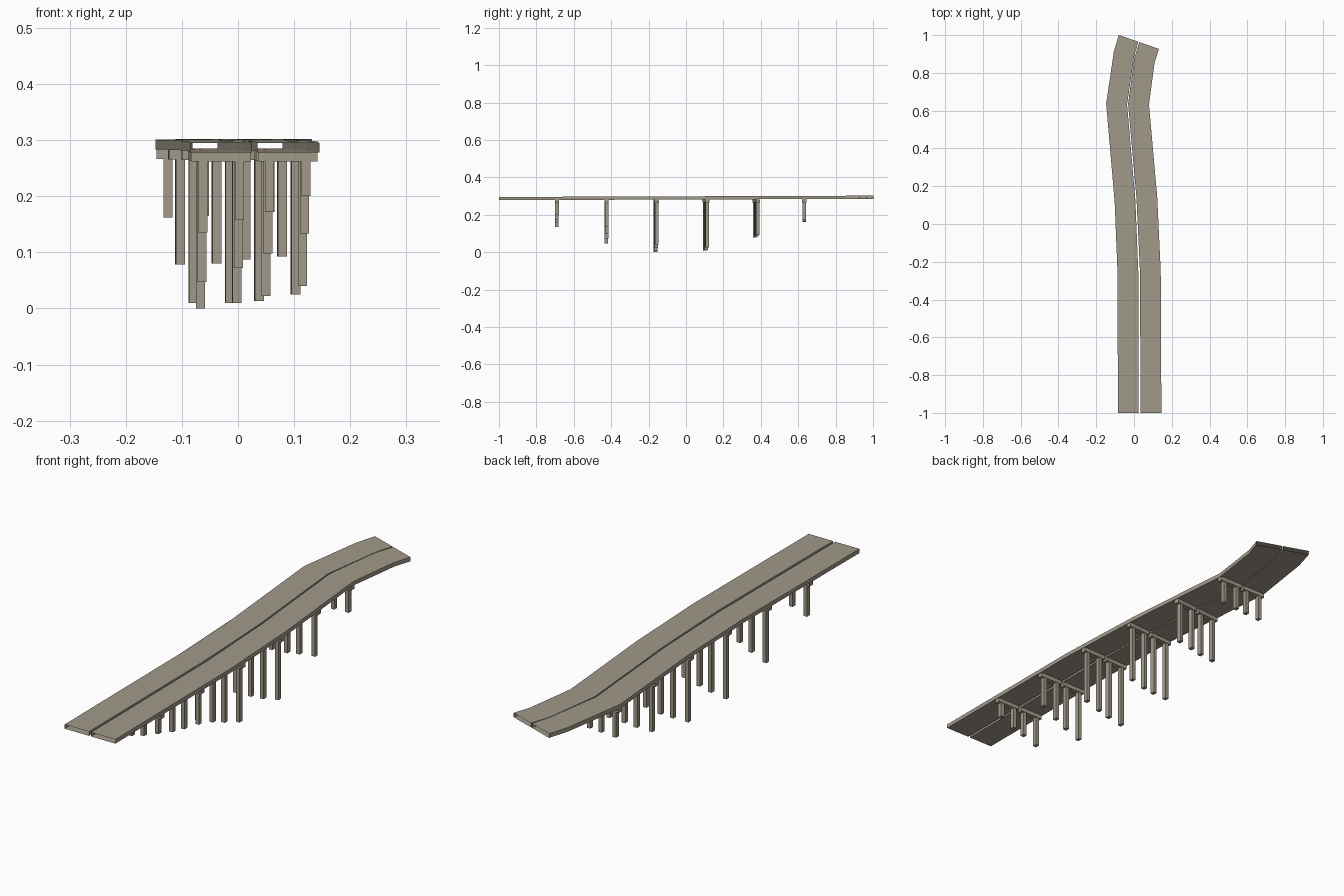
import bpy, bmesh
from mathutils import Vector, Matrix

if "Cube" in bpy.data.objects:
    bpy.data.objects.remove(bpy.data.objects["Cube"])

concrete = bpy.data.materials.new("warm_grey_concrete")
concrete.diffuse_color = (0.36, 0.32, 0.255, 1)
concrete.use_nodes = True
concrete.node_tree.nodes["Principled BSDF"].inputs["Base Color"].default_value = concrete.diffuse_color

HALF = 0.055      # half deck width
THICK = 0.017     # deck thickness


def deck_bottom(y):
    return 0.2815 + 0.0035 * y


def finish(name, bm):
    bmesh.ops.recalc_face_normals(bm, faces=bm.faces)
    mesh = bpy.data.meshes.new(name)
    bm.to_mesh(mesh)
    bm.free()
    mesh.materials.append(concrete)
    obj = bpy.data.objects.new(name, mesh)
    bpy.context.collection.objects.link(obj)


def cross_dirs(path):
    """Mitred sideways vector at each path point."""
    pts = [Vector(p) for p in path]
    seg = [(b - a).normalized() for a, b in zip(pts, pts[1:])]
    sides = [Vector((1, 0))]
    for a, b in zip(seg, seg[1:]):
        t = (a + b).normalized()
        sides.append(Vector((t.y, -t.x)) / t.dot(a))
    sides.append(Vector((0.945, -0.33)))
    return pts, sides


def deck(name, path):
    # rectangular tube along the road, open at both ends
    bm = bmesh.new()
    rings = []
    for p, s in zip(*cross_dirs(path)):
        z = deck_bottom(p.y)
        ring = []
        for k, dz in ((-1, 0), (1, 0), (1, THICK), (-1, THICK)):
            q = p + s * HALF * k
            ring.append(bm.verts.new((q.x, q.y, z + dz)))
        rings.append(ring)
    for a, b in zip(rings, rings[1:]):
        for i in range(4):
            j = (i + 1) % 4
            bm.faces.new((a[i], a[j], b[j], b[i]))
    finish(name, bm)


def box(name, centre, size, z0, z1, turn):
    bm = bmesh.new()
    m = (Matrix.Translation((centre[0], centre[1], (z0 + z1) / 2))
         @ Matrix.Rotation(turn, 4, 'Z')
         @ Matrix.Diagonal((size[0], size[1], z1 - z0, 1)))
    bmesh.ops.create_cube(bm, size=1, matrix=m)
    finish(name, bm)


# Two road decks side by side
deck("left_deck", [(-0.03, -1), (-0.0325, -0.25), (-0.0475, 0.12),
                   (-0.092, 0.635), (-0.053, 0.90), (-0.029, 0.983)])
deck("right_deck", [(0.09, -1), (0.0865, -0.25), (0.068, 0.14),
                    (0.024, 0.635), (0.055, 0.865), (0.08, 0.945)])

# Pier rows: y, turn, left and right centre x, ground height under each column
piers = [
    (-0.69, 0.004, -0.030, 0.0885, (0.135, 0.158, 0.172, 0.200)),
    (-0.425, 0.004, -0.0315, 0.086, (0.047, 0.072, 0.098, 0.134)),
    (-0.16, 0.03, -0.0345, 0.0825, (0.000, 0.010, 0.022, 0.040)),
    (0.107, 0.06, -0.0475, 0.070, (0.010, 0.010, 0.013, 0.025)),
    (0.375, 0.087, -0.071, 0.046, (0.078, 0.080, 0.087, 0.093)),
    (0.632, 0.0, -0.0925, 0.0245, (0.162, 0.165, 0.168, 0.172)),
]
for row, (y, turn, xl, xr, ground) in enumerate(piers, 1):
    mid = (xl + xr) / 2
    for n, (side, x) in enumerate((("left", xl), ("right", xr))):
        cy = y + (x - mid) * turn
        top = deck_bottom(y)
        box(f"{side}_cap_beam_{row}", (x, cy), (0.106, 0.022), top - 0.017, top, turn)
        for k in (0, 1):
            dx = (2 * k - 1) * 0.0325
            box(f"{side}_column_{row}_{k + 1}", (x + dx, cy + dx * turn),
                (0.016, 0.019), ground[2 * n + k], top - 0.017, turn)
